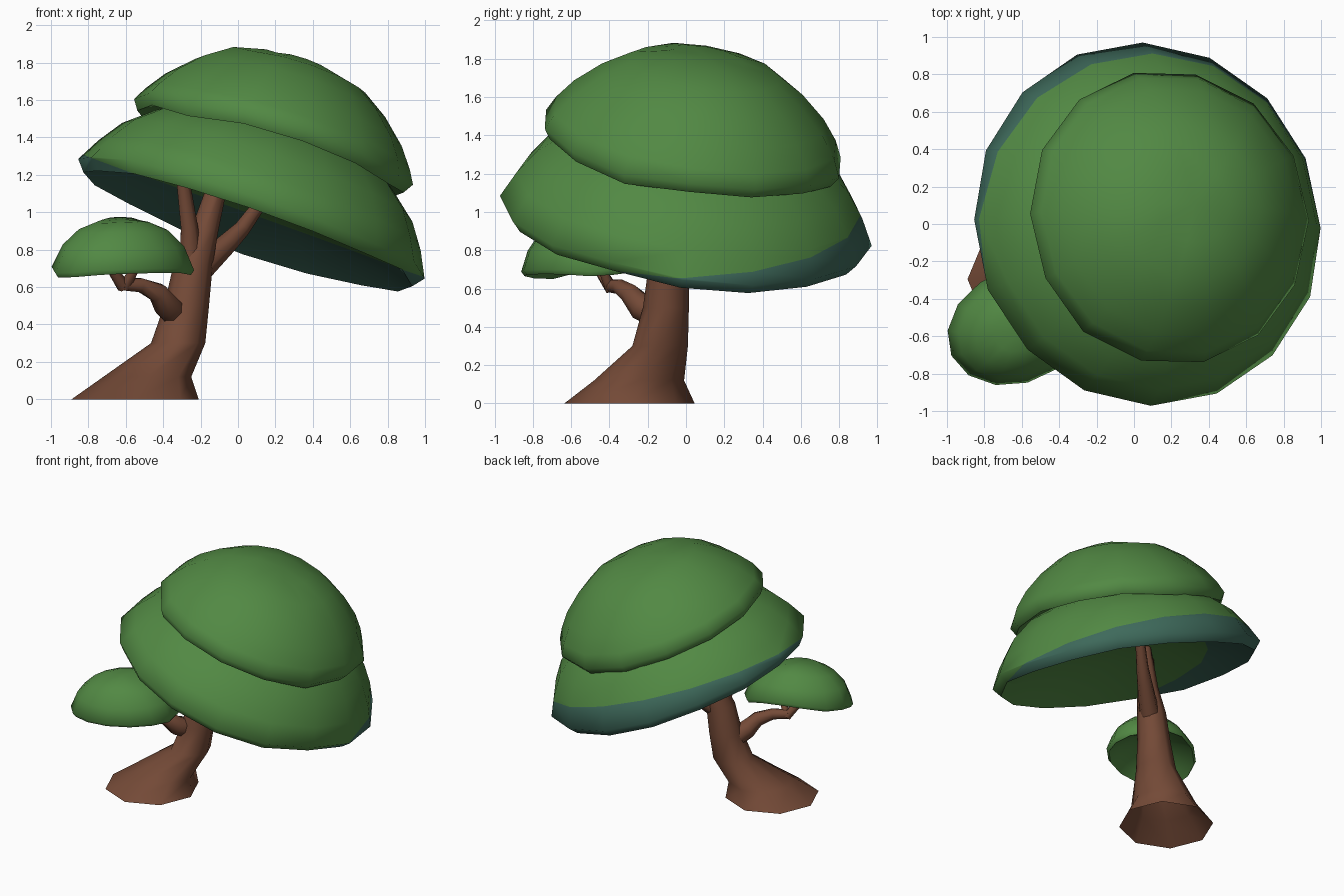
import bpy, bmesh, math, random
from mathutils import Vector, Matrix

if "Cube" in bpy.data.objects:
    bpy.data.objects.remove(bpy.data.objects["Cube"])

random.seed(4)


def material(name, rgb):
    m = bpy.data.materials.new(name)
    m.diffuse_color = (*rgb, 1)
    m.use_nodes = True
    m.node_tree.nodes["Principled BSDF"].inputs["Base Color"].default_value = m.diffuse_color
    return m


GREEN = material("leaf green", (0.084, 0.25, 0.057))
TEAL = material("shaded teal leaf", (0.048, 0.142, 0.104))
BROWN = material("bark brown", (0.174, 0.068, 0.038))


def finish(bm, name, mats, angle=75):
    bmesh.ops.recalc_face_normals(bm, faces=bm.faces)
    me = bpy.data.meshes.new(name)
    bm.to_mesh(me)
    bm.free()
    for m in mats:
        me.materials.append(m)
    me.shade_smooth()
    me.set_sharp_from_angle(angle=math.radians(angle))
    ob = bpy.data.objects.new(name, me)
    bpy.context.collection.objects.link(ob)
    return ob


def skin(bm, rings):
    # joins consecutive rings of vertices with quads
    for a, b in zip(rings, rings[1:]):
        n = len(a)
        for i in range(n):
            j = (i + 1) % n
            bm.faces.new((a[i], a[j], b[j], b[i]))


def crown(name, centre, slope, profile, top, under, sides, squash=1.0, wave=0.015,
          shade=None, turn=0, saddle=0):
    # leaning dome: local profile of (radius, height), closed at top and underside
    bm = bmesh.new()
    drop = [random.uniform(-wave, wave) - saddle * math.cos(4 * math.pi * i / sides)
            for i in range(sides)]
    rings = []
    for r, h in profile:
        k = 1 if h < 0.08 else 0.3
        ring = []
        for i in range(sides):
            t = 2 * math.pi * i / sides
            ring.append(bm.verts.new((r * math.cos(t), r * squash * math.sin(t), h + drop[i] * k)))
        rings.append(ring)
    skin(bm, rings)
    for ring, h in ((rings[0], top), (rings[-1], under)):
        tip = bm.verts.new((0, 0, h))
        for i in range(sides):
            bm.faces.new((ring[i], ring[(i + 1) % sides], tip))
    mats = [GREEN]
    if shade:
        # teal below a slanted cut
        co, no = Vector((0, 0, shade[0])), Vector((-shade[1], -shade[2], 1)).normalized()
        bmesh.ops.bisect_plane(bm, geom=bm.verts[:] + bm.edges[:] + bm.faces[:],
                               plane_co=co, plane_no=no)
        for f in bm.faces:
            if (f.calc_center_median() - co).dot(no) < 0:
                f.material_index = 1
        mats.append(TEAL)
    rot = Vector((0, 0, 1)).rotation_difference(Vector((*slope, 1)).normalized())
    bm.transform(Matrix.Translation(centre) @ rot.to_matrix().to_4x4()
                 @ Matrix.Rotation(math.radians(turn), 4, 'Z'))
    return finish(bm, name, mats)


def limb(name, path, sides=8, level=False):
    # tapered tube through (x, y, z, radius) points, open at the foot
    bm = bmesh.new()
    pts = [Vector(p[:3]) for p in path]
    rings = []
    for i, p in enumerate(pts):
        d = pts[min(i + 1, len(pts) - 1)] - pts[max(i - 1, 0)]
        if level:
            d = Vector((0, 0, 1))
        q = Vector((0, 0, 1)).rotation_difference(d.normalized())
        ring = []
        for s in range(sides):
            t = 2 * math.pi * s / sides
            ring.append(bm.verts.new(p + q @ (Vector((math.cos(t), math.sin(t), 0)) * path[i][3])))
        rings.append(ring)
    skin(bm, rings)
    bm.faces.new(rings[-1])
    return finish(bm, name, [BROWN])


# trunk
limb("trunk", [(-0.55, -0.295, 0, 0.34), (-0.485, -0.245, 0.12, 0.235), (-0.32, -0.135, 0.3, 0.145),
               (-0.275, -0.105, 0.5, 0.12), (-0.24, -0.09, 0.72, 0.105),
               (-0.18, -0.06, 0.9, 0.075), (-0.1, -0.01, 1.18, 0.052)], level=True)

# branches holding the main crown
limb("left_branch", [(-0.25, -0.1, 0.68, 0.07), (-0.262, -0.13, 0.92, 0.048), (-0.305, -0.19, 1.24, 0.034)], 7)
limb("right_branch", [(-0.22, -0.08, 0.68, 0.075), (-0.05, 0.06, 0.84, 0.055), (0.02, 0.12, 0.91, 0.045),
                      (0.15, 0.24, 1.09, 0.032)], 7)

# side branch and its twigs
limb("side_branch", [(-0.34, -0.14, 0.46, 0.075), (-0.38, -0.23, 0.5, 0.072), (-0.43, -0.29, 0.57, 0.055),
                     (-0.52, -0.35, 0.61, 0.04), (-0.62, -0.4, 0.615, 0.035)])
limb("left_twig", [(-0.61, -0.39, 0.6, 0.036), (-0.67, -0.45, 0.69, 0.028), (-0.72, -0.5, 0.8, 0.022)], 6)
limb("right_twig", [(-0.61, -0.39, 0.6, 0.036), (-0.56, -0.43, 0.68, 0.024), (-0.54, -0.46, 0.8, 0.02)], 6)

# foliage
crown("lower_crown", (0.07, 0, 0.96), (0.34, 0.14),
      [(0.3, 0.53), (0.5, 0.475), (0.67, 0.395), (0.82, 0.27), (0.91, 0.14), (0.98, 0.005),
       (0.93, -0.055), (0.8, 0.01), (0.45, 0.13)], 0.56, 0.17, 16, 1.0, 0.015, (0.025, -0.02, 0.14))
crown("upper_crown", (0.185, 0.035, 1.36), (0.31, 0.16),
      [(0.2, 0.465), (0.39, 0.412), (0.53, 0.318), (0.66, 0.195), (0.74, 0.085), (0.78, 0.0),
       (0.745, -0.055), (0.62, 0.0)], 0.48, 0.02, 14, 1.025, 0.025)
crown("small_crown", (-0.615, -0.54, 0.715), (0.02, -0.12),
      [(0.14, 0.24), (0.25, 0.195), (0.34, 0.11), (0.398, -0.005), (0.38, -0.03), (0.31, 0.01),
       (0.17, 0.08)], 0.25, 0.1, 14, 0.77, 0.012, turn=25, saddle=0.025)
